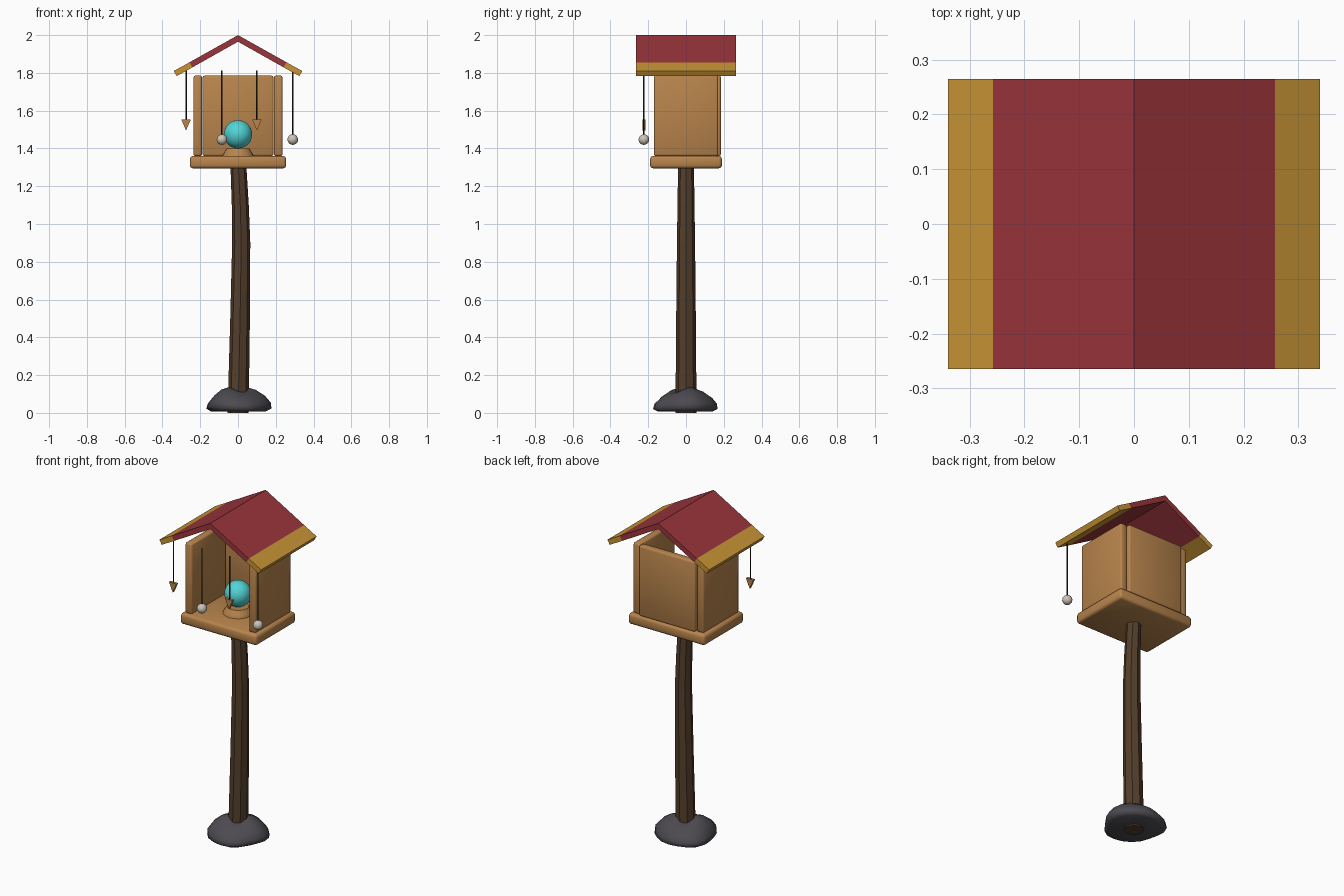
import bpy, bmesh, math

cube = bpy.data.objects.get("Cube")
if cube:
    bpy.data.objects.remove(cube, do_unlink=True)


def material(name, *rgb):
    """Flat material from 0-255 screen values, stored as linear."""
    lin = [((c / 255 + 0.055) / 1.055) ** 2.4 for c in rgb] + [1.0]
    m = bpy.data.materials.new(name)
    m.use_nodes = True
    m.diffuse_color = lin
    m.node_tree.nodes["Principled BSDF"].inputs["Base Color"].default_value = lin
    return m


WOOD = material("warm wood", 184, 132, 76)
BARK = material("dark bark", 84, 62, 43)
STONE = material("grey stone", 76, 74, 80)
RED = material("roof red", 154, 53, 59)
GOLD = material("eave gold", 200, 148, 53)
TEAL = material("glowing teal", 82, 212, 214)
PEARL = material("pearl", 205, 196, 182)
CORD = material("dark cord", 48, 40, 34)


def finish(name, bm, *mats, smooth=False):
    bmesh.ops.recalc_face_normals(bm, faces=bm.faces)
    me = bpy.data.meshes.new(name)
    for f in bm.faces:
        f.smooth = smooth
    bm.to_mesh(me)
    bm.free()
    for m in mats:
        me.materials.append(m)
    ob = bpy.data.objects.new(name, me)
    bpy.context.scene.collection.objects.link(ob)
    return ob


def board(name, x, y, z, bevel):
    """Softly rounded plank given by its (min, max) ranges."""
    bm = bmesh.new()
    bmesh.ops.create_cube(bm, size=1)
    for v in bm.verts:
        v.co = [sum(r) / 2 + c * (r[1] - r[0]) for r, c in zip((x, y, z), v.co)]
    bmesh.ops.bevel(bm, geom=bm.edges[:], offset=bevel, segments=2,
                    profile=0.5, affect='EDGES')
    return finish(name, bm, WOOD, smooth=True)


def rings(name, loops, mat, smooth):
    """Skin a stack of equally long point loops and cap both ends."""
    bm = bmesh.new()
    stack = [[bm.verts.new(p) for p in loop] for loop in loops]
    n = len(stack[0])
    for a, b in zip(stack, stack[1:]):
        for i in range(n):
            j = (i + 1) % n
            bm.faces.new((a[i], a[j], b[j], b[i]))
    bm.faces.new(stack[0])
    bm.faces.new(stack[-1])
    return finish(name, bm, mat, smooth=smooth)


def circle(cx, cy, z, r, n):
    return [(cx + r * math.cos(i * math.tau / n),
             cy + r * math.sin(i * math.tau / n), z) for i in range(n)]


def ball(name, loc, r, mat, u, v):
    bm = bmesh.new()
    bmesh.ops.create_uvsphere(bm, u_segments=u, v_segments=v, radius=r)
    bmesh.ops.translate(bm, verts=bm.verts, vec=loc)
    return finish(name, bm, mat, smooth=True)


# Lumpy base stone
loops = []
for r, z in ((0.145, 0.008), (0.17, 0.022), (0.166, 0.05), (0.135, 0.085),
             (0.095, 0.112), (0.06, 0.122), (0.02, 0.122)):
    loop = []
    for i in range(20):
        a = i * math.tau / 20
        k = 1 + 0.04 * math.sin(3 * a + 20 * z) + 0.025 * math.sin(5 * a + 1)
        lift = 0.1 * z * math.sin(2 * a + 0.6)
        loop.append((r * k * math.cos(a), r * k * math.sin(a), z + lift))
    loops.append(loop)
rings("base_stone", loops, STONE, True)

# Crooked eight-sided post
rings("post", [circle(x, 0, z, r, 8) for x, z, r in (
    (0, 0, 0.055), (0.003, 0.12, 0.055), (0.011, 0.5, 0.052),
    (0.017, 0.9, 0.048), (0.012, 1.1, 0.045), (0.002, 1.31, 0.042))], BARK, False)

# House: floor, side walls, back wall
board("floor", (-0.255, 0.255), (-0.19, 0.19), (1.295, 1.36), 0.015)
WALL_Z = (1.36, 1.785)
for name, s in (("right_wall", -1), ("left_wall", 1)):
    board(name, sorted((s * 0.19, s * 0.236)), (-0.17, 0.17), WALL_Z, 0.01)
board("back_wall", (-0.188, 0.188), (0.14, 0.185), WALL_Z, 0.01)

# Roof: folded slab with gold eave strips
bm = bmesh.new()
top = [(-0.34, 1.81), (-0.257, 1.856), (0, 2.0), (0.257, 1.856), (0.34, 1.81)]
low = [(-0.325, 1.783), (-0.242, 1.829), (0, 1.965), (0.242, 1.829), (0.325, 1.783)]
grid = [[bm.verts.new((x, y, z)) for x, z in prof]
        for prof, y in ((top, -0.265), (top, 0.265), (low, 0.265), (low, -0.265))]
for i in range(4):
    for a, b in zip(grid, grid[1:] + grid[:1]):
        f = bm.faces.new((a[i], a[i + 1], b[i + 1], b[i]))
        f.material_index = 1 if i in (0, 3) else 0
for i in (0, 4):
    bm.faces.new([row[i] for row in grid]).material_index = 1
finish("roof", bm, RED, GOLD)

# Orb on its turned stand
rings("orb_stand", [circle(0, 0, 1.355, 0.085, 24), circle(0, 0, 1.372, 0.078, 24),
                    circle(0, 0, 1.4, 0.06, 24)], WOOD, False)
ball("orb", (0, 0, 1.475), 0.075, TEAL, 32, 16)

# Hanging charms along the front: pointed tags and pearls
HANG_Y = -0.223
for i, x in enumerate((-0.275, -0.085, 0.1, 0.29)):
    end = 1.47 if i % 2 else 1.55
    rings(f"cord_{i + 1}", [circle(x, HANG_Y, end - 0.005, 0.004, 6),
                            circle(x, HANG_Y, 1.812, 0.004, 6)], CORD, True)
    if i % 2:
        ball(f"pearl_{i + 1}", (x, HANG_Y, 1.447), 0.028, PEARL, 16, 10)
    else:
        rings(f"tag_{i + 1}", [[(x - 0.025, y, 1.553), (x + 0.025, y, 1.553), (x, y, 1.495)]
                               for y in (HANG_Y - 0.008, HANG_Y + 0.008)], WOOD, False)
